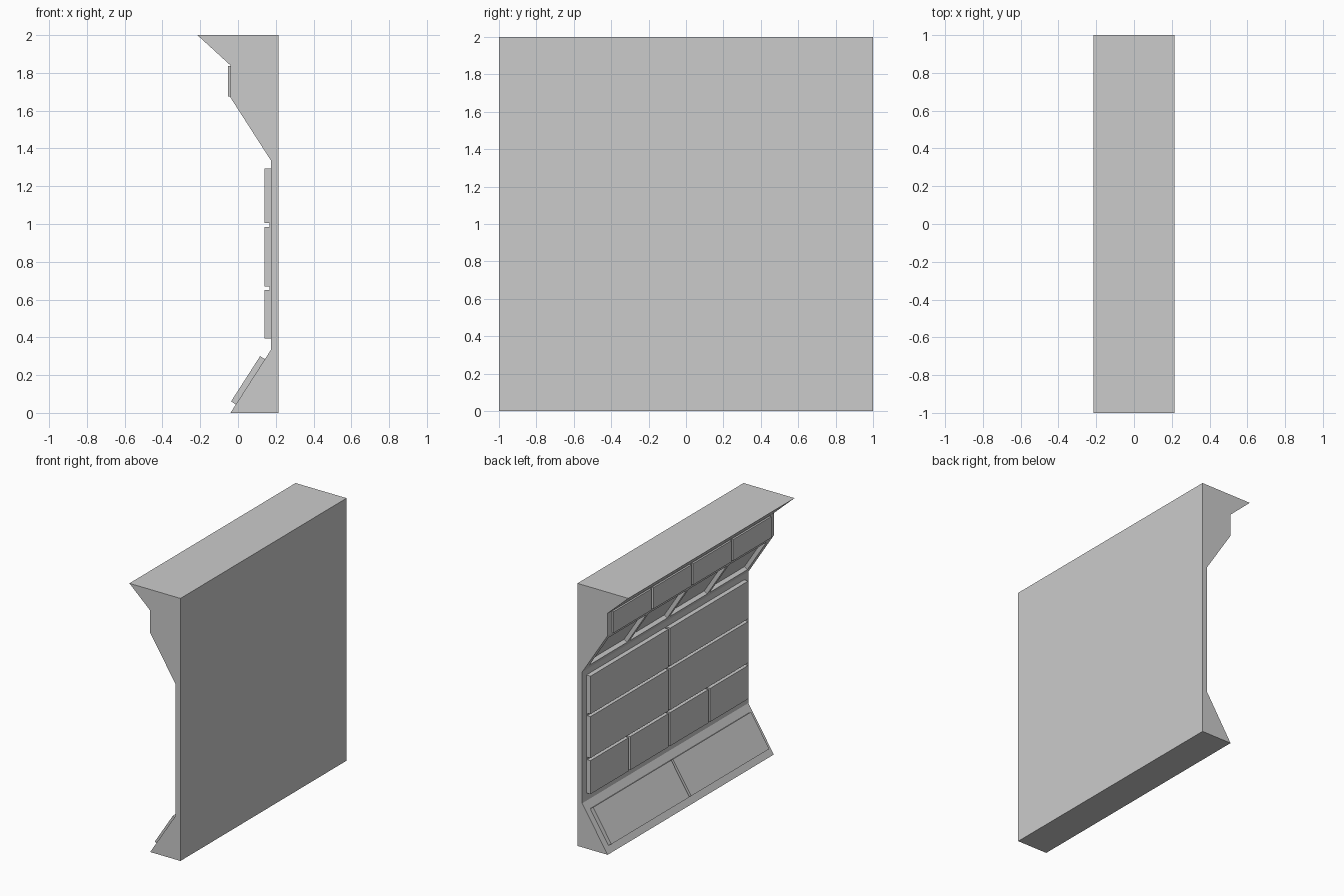
import bpy
import bmesh
from mathutils import Vector

if "Cube" in bpy.data.objects:
    bpy.data.objects.remove(bpy.data.objects["Cube"])


def prism(name, pts, y0, y1):
    """Extrude an (x, z) outline along y."""
    bm = bmesh.new()
    face = bm.faces.new([bm.verts.new((x, y0, z)) for x, z in pts])
    ext = bmesh.ops.extrude_face_region(bm, geom=[face])
    verts = [v for v in ext["geom"] if isinstance(v, bmesh.types.BMVert)]
    bmesh.ops.translate(bm, verts=verts, vec=(0, y1 - y0, 0))
    bmesh.ops.recalc_face_normals(bm, faces=bm.faces[:])
    mesh = bpy.data.meshes.new(name)
    bm.to_mesh(mesh)
    bm.free()
    obj = bpy.data.objects.new(name, mesh)
    bpy.context.collection.objects.link(obj)
    return obj


def slab_row(name, p0, p1, t0, t1, low, high, count, gap=0.02):
    """Row of slabs lying on the profile segment p0-p1, from t0 to t1 along it."""
    p0, p1 = Vector(p0), Vector(p1)
    d = (p1 - p0).normalized()
    n = Vector((-d.y, d.x))
    outline = [p0 + d * t + n * h for t, h in
               ((t0, low), (t1, low), (t1, high), (t0, high))]
    width = (1.9 - gap * (count - 1)) / count
    row = []
    for i in range(count):
        y = -0.95 + i * (width + gap)
        row.append(prism(f"{name}_{i + 1}", outline, y, y + width))
    return row


# Wall body: flared base, flat middle, stepped cornice
foot, base_top = (-0.04, 0), (0.175, 0.335)
wall_top, ledge = (0.175, 1.335), (-0.04, 1.67)
ledge_top = (-0.04, 1.84)
body = prism("wall_body", [(0.215, 0), foot, base_top, wall_top, ledge,
                           ledge_top, (-0.215, 2), (0.215, 2)], -1, 1)

# Recesses in the overhanging slope
for cutter in slab_row("recess_cutter", wall_top, ledge, 0.05, 0.35, -0.03, 0.05, 4, 0.03):
    cutter.hide_render = True
    mod = body.modifiers.new("recess", 'BOOLEAN')
    mod.operation = 'DIFFERENCE'
    mod.solver = 'EXACT'
    mod.object = cutter
    bpy.context.view_layer.objects.active = body
    bpy.ops.object.modifier_apply(modifier=mod.name)
    bpy.data.objects.remove(cutter)

# Slabs on the flared base
slab_row("base_slab", foot, base_top, 0.053, 0.338, -0.004, 0.03, 2)

# Thin backing and three courses of wall panels
slab_row("panel_backing", base_top, wall_top, 0.07, 0.945, -0.004, 0.008, 1)
for z0, z1, count in ((0.395, 0.65, 4), (0.67, 0.985, 2), (1.005, 1.293, 2)):
    slab_row("wall_panel", base_top, wall_top, z0 - 0.335, z1 - 0.335, -0.004, 0.035, count)

# Small panels on the upper ledge
slab_row("ledge_panel", ledge, ledge_top, 0.004, 0.166, -0.004, 0.014, 4)
